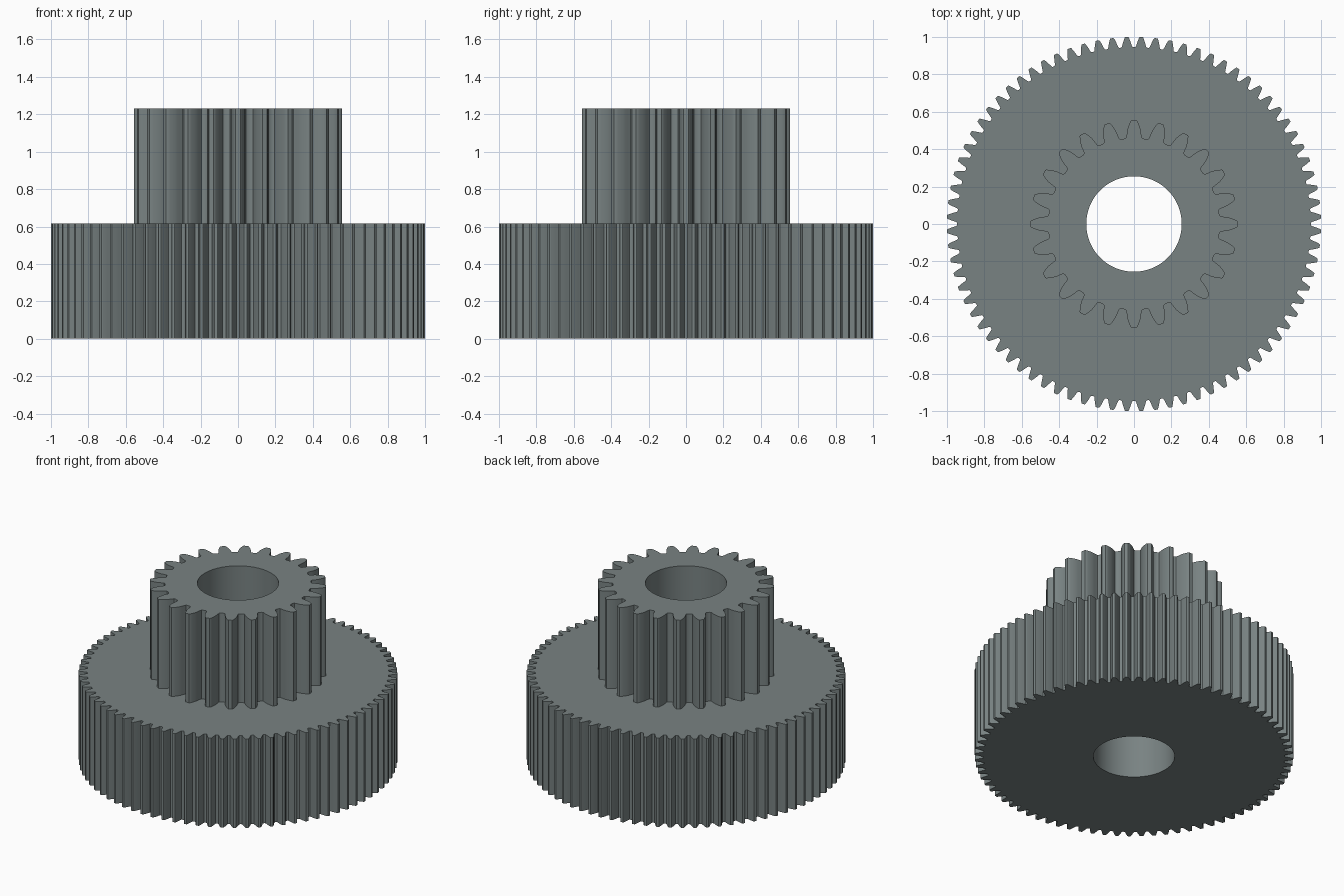
import bpy, bmesh, math

if "Cube" in bpy.data.objects:
    bpy.data.objects.remove(bpy.data.objects["Cube"])

BORE = 0.255

steel = bpy.data.materials.new("steel_grey")
steel.diffuse_color = (0.19, 0.225, 0.225, 1)
steel.use_nodes = True
steel.node_tree.nodes["Principled BSDF"].inputs["Base Color"].default_value = steel.diffuse_color


def gear_outline(teeth, outer, turn):
    """Involute tooth outline with filleted roots, as (radius, angle) pairs."""
    module = 2 * outer / (teeth + 2)
    pitch = module * teeth / 2
    root = outer - 2.25 * module
    base = pitch * math.cos(math.radians(20))
    inv = lambda r: math.sqrt(max((r / base) ** 2 - 1, 0)) - math.acos(min(base / r, 1))
    half = math.pi / (2 * teeth) + inv(pitch)      # half tooth angle at base circle
    start = max(base, root + 0.35 * module)
    flank = [(root, half - inv(start) + 0.3 * module / root),
             (root + 0.1 * module, half - inv(start) + 0.1 * module / root)]
    for i in range(6):
        r = start + (outer - 0.08 * module - start) * i / 5
        flank.append((r, half - inv(r)))
    flank.append((outer, (half - inv(outer)) * 0.8))
    tooth = [(r, -a) for r, a in flank] + [(r, a) for r, a in reversed(flank)]
    step = 2 * math.pi / teeth
    return [(r, a + step * k + turn) for k in range(teeth) for r, a in tooth]


def gear(name, teeth, outer, z0, z1, turn=0.0, bottom=True):
    bm = bmesh.new()
    outline = gear_outline(teeth, outer, turn)
    n = len(outline)

    def ring(points, z):
        return [bm.verts.new((r * math.cos(a), r * math.sin(a), z)) for r, a in points]

    bore = [(BORE, turn + 2 * math.pi * (i - 8.5) / n) for i in range(n)]
    out0, out1 = ring(outline, z0), ring(outline, z1)
    in0, in1 = ring(bore, z0), ring(bore, z1)
    # toothed wall, top face, bore wall, underside
    pairs = [(out0, out1), (out1, in1), (in1, in0)]
    if bottom:
        pairs.append((in0, out0))
    for a, b in pairs:
        for i in range(n):
            j = (i + 1) % n
            bm.faces.new((a[i], a[j], b[j], b[i]))
    mesh = bpy.data.meshes.new(name)
    bm.to_mesh(mesh)
    bm.free()
    mesh.materials.append(steel)
    obj = bpy.data.objects.new(name, mesh)
    bpy.context.collection.objects.link(obj)
    bpy.ops.object.select_all(action='DESELECT')
    obj.select_set(True)
    bpy.context.view_layer.objects.active = obj
    bpy.ops.object.shade_smooth_by_angle(angle=math.radians(30))
    return obj


# wide lower gear with a gap on each axis, narrow upper pinion with a tooth on each axis
gear("large_gear", 80, 1.0, 0.0, 0.615, turn=math.pi / 80)
gear("small_pinion", 24, 0.555, 0.615, 1.23, bottom=False)
